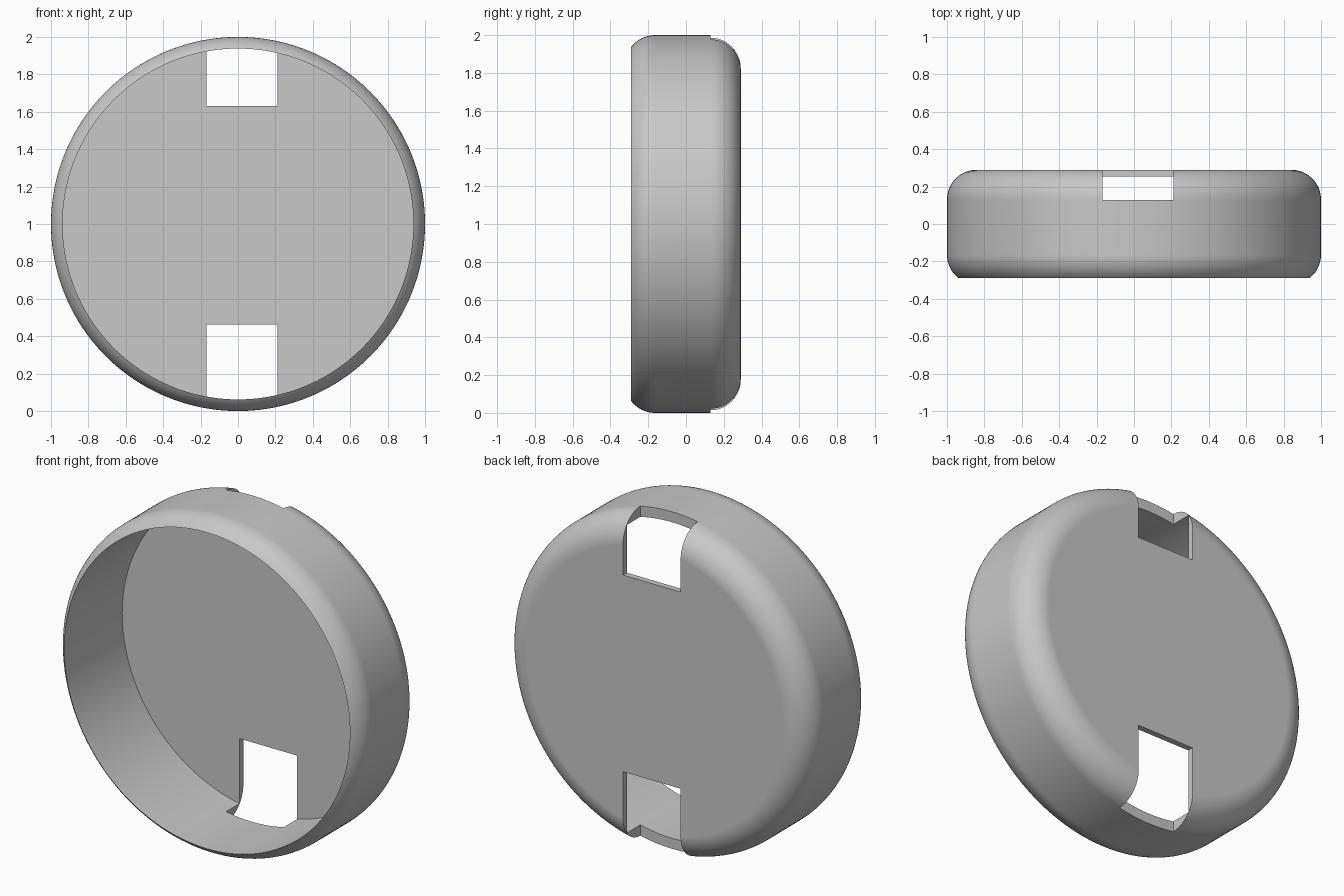
import bpy, bmesh, math
from mathutils import Matrix

if "Cube" in bpy.data.objects:
    bpy.data.objects.remove(bpy.data.objects["Cube"], do_unlink=True)

SEGMENTS = 160
HALF_DEPTH = 0.29
INNER_R, FLOOR_Y = 0.938, 0.254
FILLET = 0.16

grey = bpy.data.materials.new("plain grey")
grey.use_nodes = True
colour = (0.58, 0.58, 0.58, 1)
grey.diffuse_color = colour
grey.node_tree.nodes["Principled BSDF"].inputs["Base Color"].default_value = colour


def arc(cr, cy, radius, start, end, steps):
    """Points (radius, y) along an arc, angles in degrees."""
    angles = [math.radians(start + (end - start) * i / steps) for i in range(steps + 1)]
    return [(cr + radius * math.cos(a), cy + radius * math.sin(a)) for a in angles]


def finish(name, bm):
    bmesh.ops.recalc_face_normals(bm, faces=bm.faces)
    mesh = bpy.data.meshes.new(name)
    bm.to_mesh(mesh)
    bm.free()
    obj = bpy.data.objects.new(name, mesh)
    mesh.materials.append(grey)
    bpy.context.collection.objects.link(obj)
    return obj


def lathe(name, profile):
    """Turn an open profile about the y axis and close both ends with discs."""
    bm = bmesh.new()
    rings = []
    for r, y in profile:
        turns = [2 * math.pi * i / SEGMENTS for i in range(SEGMENTS)]
        rings.append([bm.verts.new((r * math.cos(t), y, 1 + r * math.sin(t))) for t in turns])
    for a, b in zip(rings, rings[1:]):
        for i in range(SEGMENTS):
            j = (i + 1) % SEGMENTS
            bm.faces.new((a[i], a[j], b[j], b[i]))
    bm.faces.new(rings[0])
    bm.faces.new(rings[-1])
    return finish(name, bm)


def box(name, x0, x1, y0, y1, z0, z1):
    bm = bmesh.new()
    centre = Matrix.Translation(((x0 + x1) / 2, (y0 + y1) / 2, (z0 + z1) / 2))
    size = Matrix.Diagonal((x1 - x0, y1 - y0, z1 - z0, 1))
    bmesh.ops.create_cube(bm, size=1, matrix=centre @ size)
    return finish(name, bm)


# Round shell: inner floor, straight inner wall, truncated front round, back round
front_start = -math.degrees(math.acos((INNER_R - (1 - FILLET)) / FILLET))
front_centre = -HALF_DEPTH - FILLET * math.sin(math.radians(front_start))
profile = [(INNER_R, FLOOR_Y)]
profile += arc(1 - FILLET, front_centre, FILLET, front_start, 0, 10)
profile += arc(1 - FILLET, HALF_DEPTH - FILLET, FILLET, 0, 90, 16)
shell = lathe("round_cover", profile)

# Two rectangular notches through the floor and the back of the wall
for name, z0, z1 in (("lower_notch", -0.2, 0.463), ("upper_notch", 1.63, 2.2)):
    cutter = box(name, -0.168, 0.21, 0.129, 0.5, z0, z1)
    cutter.hide_render = True
    cut = shell.modifiers.new(name, 'BOOLEAN')
    cut.operation = 'DIFFERENCE'
    cut.solver = 'EXACT'
    cut.object = cutter
    bpy.context.view_layer.objects.active = shell
    bpy.ops.object.modifier_apply(modifier=cut.name)
    bpy.data.objects.remove(cutter, do_unlink=True)

# Smooth rounds with crisp rims and notch edges
bpy.ops.object.select_all(action='DESELECT')
shell.select_set(True)
bpy.context.view_layer.objects.active = shell
bpy.ops.object.shade_smooth_by_angle(angle=math.radians(30))
weighted = shell.modifiers.new("flat_discs", 'WEIGHTED_NORMAL')
weighted.keep_sharp = True
